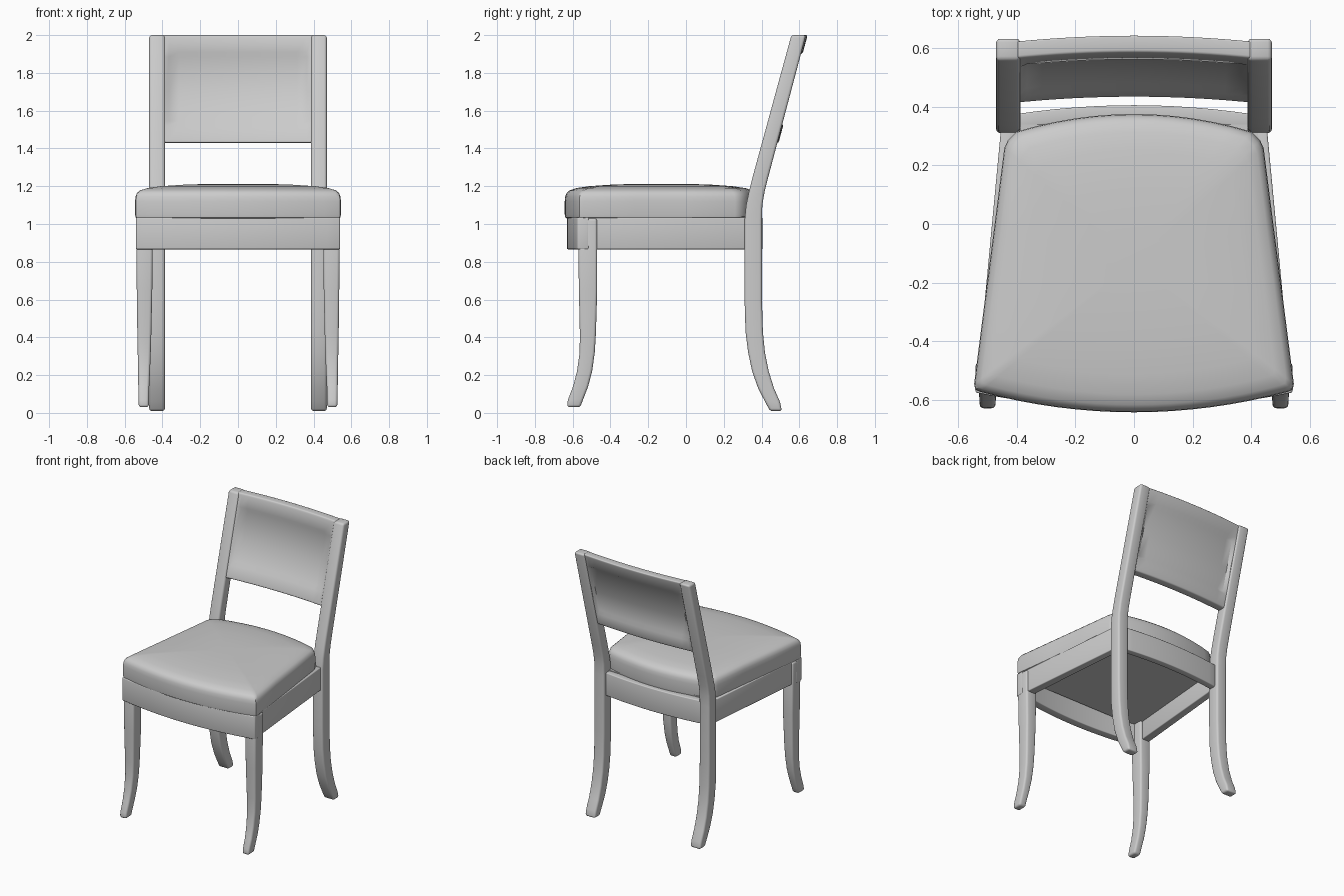
import bpy, bmesh, math

old = bpy.data.objects.get("Cube")
if old:
    bpy.data.objects.remove(old, do_unlink=True)

GREY = (0.6, 0.6, 0.6, 1)
grey = bpy.data.materials.new("light_grey")
grey.use_nodes = True
grey.diffuse_color = GREY
shader = next(n for n in grey.node_tree.nodes if n.type == "BSDF_PRINCIPLED")
shader.inputs["Base Color"].default_value = GREY


def finish(name, bm, bevel=0.0):
    """Round the hard edges, shade and add the part to the scene."""
    bmesh.ops.recalc_face_normals(bm, faces=bm.faces)
    if bevel:
        hard = [e for e in bm.edges if e.calc_face_angle(0) > math.radians(50)]
        bmesh.ops.bevel(bm, geom=hard, offset=bevel, segments=3, profile=0.5,
                        affect="EDGES", clamp_overlap=True)
    mesh = bpy.data.meshes.new(name)
    bm.to_mesh(mesh)
    bm.free()
    mesh.materials.append(grey)
    obj = bpy.data.objects.new(name, mesh)
    bpy.context.collection.objects.link(obj)
    bpy.ops.object.select_all(action="DESELECT")
    obj.select_set(True)
    bpy.context.view_layer.objects.active = obj
    bpy.ops.object.shade_smooth_by_angle(angle=math.radians(40))
    return obj


def loft(name, rings, bevel=0.0):
    """Skin a stack of equal closed rings and cap both ends."""
    bm = bmesh.new()
    loops = [[bm.verts.new(p) for p in ring] for ring in rings]
    n = len(loops[0])
    for a, b in zip(loops, loops[1:]):
        for i in range(n):
            j = (i + 1) % n
            bm.faces.new((a[i], a[j], b[j], b[i]))
    bm.faces.new(loops[0])
    bm.faces.new(loops[-1])
    return finish(name, bm, bevel)


def prism(name, outline, z0, z1, bevel=0.0):
    return loft(name, [[(x, y, z) for x, y in outline] for z in (z0, z1)], bevel)


def leg(name, rows, side):
    """Square post; each row is height, inner x, outer x, front y, back y."""
    rings = [[(side * a, f, z), (side * b, f, z), (side * b, k, z), (side * a, k, z)]
             for z, a, b, f, k in rows]
    return loft(name, rings, 0.014)


def slab(name, xs, zs, front, back, bevel=0.0):
    """Upright panel whose faces follow y = front(x, z) and y = back(x, z)."""
    rings = []
    for x in xs:
        ring = [(x, front(x, z), z) for z in zs]
        ring += [(x, back(x, z), z) for z in reversed(zs)]
        rings.append(ring)
    return loft(name, rings, bevel)


def spread(half, steps):
    return [half * (2 * i / steps - 1) for i in range(steps + 1)]


def arch(x, half):
    return 1 - (x / half) ** 2


# Legs: the back pair sweeps up into the back posts
FRONT = [(0.03, 0.472, 0.526, -0.63, -0.56), (0.07, 0.472, 0.527, -0.625, -0.545),
         (0.14, 0.47, 0.528, -0.598, -0.518), (0.22, 0.466, 0.529, -0.577, -0.497),
         (0.32, 0.462, 0.531, -0.563, -0.483), (0.42, 0.459, 0.533, -0.562, -0.477),
         (0.65, 0.454, 0.536, -0.567, -0.47), (1.03, 0.45, 0.54, -0.572, -0.47)]
BACK = [(0.01, 0.445, 0.508), (0.06, 0.418, 0.497), (0.13, 0.382, 0.466),
        (0.22, 0.35, 0.438), (0.32, 0.329, 0.418), (0.43, 0.315, 0.407),
        (0.6, 0.31, 0.402), (1.02, 0.31, 0.402), (1.1, 0.318, 0.404),
        (1.17, 0.333, 0.416), (1.25, 0.353, 0.436), (2.0, 0.558, 0.635)]
for side, word in ((1, "left"), (-1, "right")):
    leg("front_leg_" + word, FRONT, side)
    leg("back_leg_and_post_" + word, [(z, 0.387, 0.47, f, b) for z, f, b in BACK], side)
    # Side rail between the front and back legs
    prism("side_rail_" + word,
          [(side * x, y) for x, y in ((0.537, -0.56), (0.453, 0.33), (0.4, 0.33), (0.475, -0.56))],
          0.866, 1.035, 0.006)

# Bowed front and back rails
slab("front_rail", spread(0.54, 16), [0.866, 1.035],
     lambda x, z: -0.575 - 0.055 * arch(x, 0.54),
     lambda x, z: -0.515 - 0.055 * arch(x, 0.54), 0.006)
slab("back_rail", spread(0.4, 12), [0.866, 1.035],
     lambda x, z: 0.325 + 0.03 * arch(x, 0.4),
     lambda x, z: 0.375 + 0.03 * arch(x, 0.4), 0.006)

# Board under the cushion
prism("seat_board", [(-0.5, -0.55), (0.5, -0.55), (0.42, 0.34), (-0.42, 0.34)], 1.0, 1.04)


# Curved backrest with a sunken field on both faces
def lean(x, z):
    return 0.35 + 0.27 * (z - 1.2) + 0.02 * arch(x, 0.4)


def sunk(x, z):
    dx = (0.385 - abs(x)) / 0.02
    dz = min(z - 1.52, 1.91 - z) / 0.025
    return 0.018 * max(0, min(1, dx, dz))


xs = [-0.4, -0.385] + spread(0.365, 14) + [0.385, 0.4]
zs = [1.43, 1.445, 1.52, 1.545, 1.7, 1.885, 1.91, 1.985, 2.0]
slab("backrest", xs, zs, lambda x, z: lean(x, z) + sunk(x, z),
     lambda x, z: lean(x, z) + 0.058 - sunk(x, z), 0.008)

# Domed cushion: bowed front, tapered sides, clipped back corners
outline = [(x, -0.572 - 0.07 * arch(x, 0.525)) for x in spread(0.525, 16)]
outline += [(0.541, -0.565), (0.545, -0.545), (0.51, -0.27), (0.475, 0.0), (0.442, 0.26), (0.43, 0.285)]
outline += [(-x, 0.315 + 0.06 * arch(x, 0.4)) for x in spread(0.4, 12)]
outline += [(-0.43, 0.285), (-0.442, 0.26), (-0.475, 0.0), (-0.51, -0.27), (-0.545, -0.545), (-0.541, -0.565)]
LAYERS = [(0.98, 1.03), (0.995, 1.035), (1, 1.05), (1, 1.12), (0.995, 1.145), (0.98, 1.165),
          (0.95, 1.178), (0.88, 1.19), (0.75, 1.2), (0.5, 1.209), (0.2, 1.213)]
mid = -0.13
loft("seat_cushion",
     [[(x * s, mid + (y - mid) * s, z) for x, y in outline] for s, z in LAYERS])
